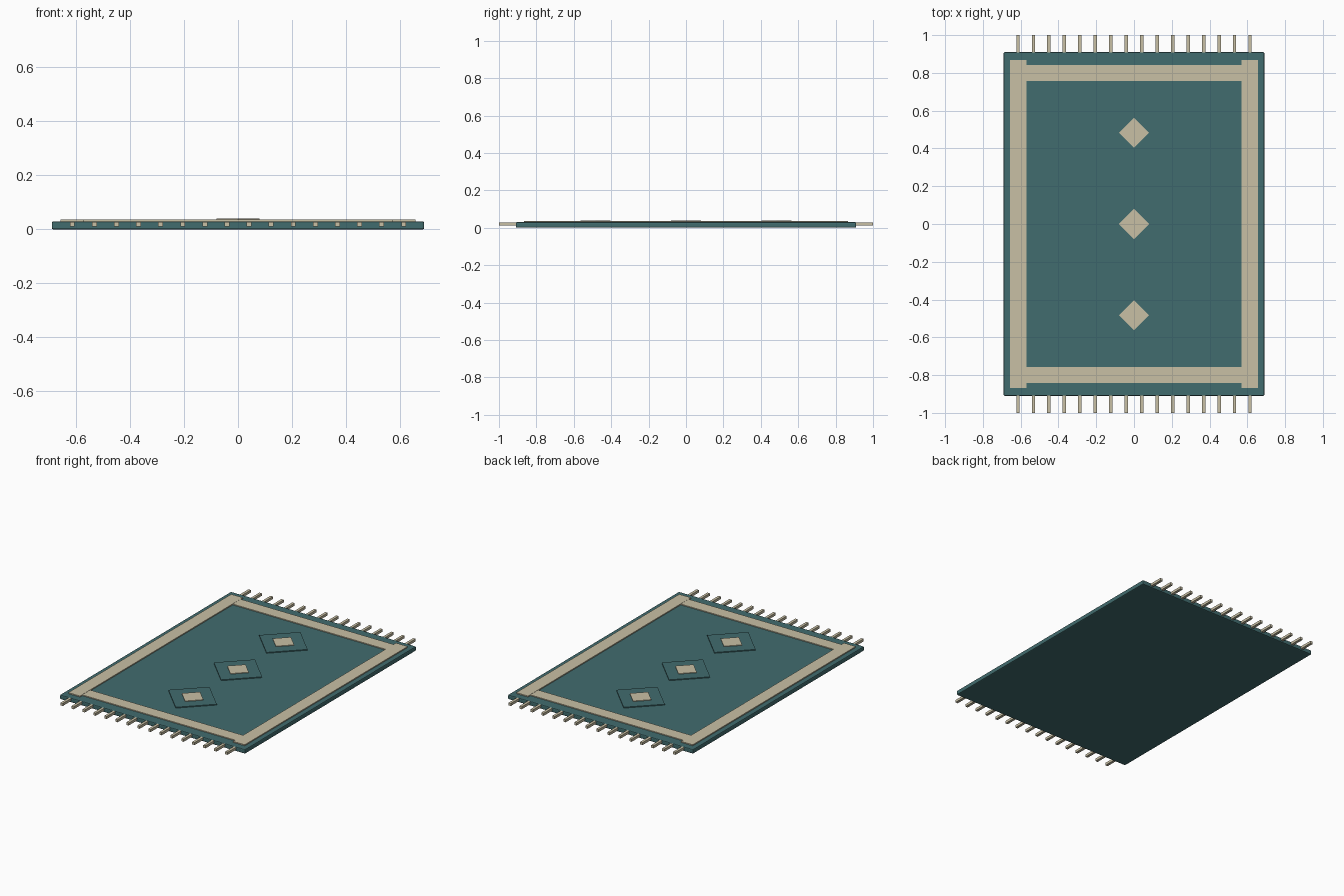
import bpy
import math

if "Cube" in bpy.data.objects:
    bpy.data.objects.remove(bpy.data.objects["Cube"])


def material(name, rgb):
    m = bpy.data.materials.new(name)
    m.diffuse_color = (*rgb, 1)
    m.use_nodes = True
    m.node_tree.nodes["Principled BSDF"].inputs["Base Color"].default_value = m.diffuse_color
    return m


TEAL = material("teal wool", (0.053, 0.150, 0.156))
CREAM = material("cream wool", (0.584, 0.527, 0.376))


def box(name, x, y, z, mat, bevel=0):
    """Box spanning the given (min, max) ranges."""
    bpy.ops.mesh.primitive_cube_add(size=1, location=[sum(r) / 2 for r in (x, y, z)])
    ob = bpy.context.object
    ob.name = name
    ob.scale = [r[1] - r[0] for r in (x, y, z)]
    bpy.ops.object.transform_apply(location=False, rotation=False, scale=True)
    ob.data.materials.append(mat)
    if bevel:
        mod = ob.modifiers.new("soft edge", "BEVEL")
        mod.width = bevel
        mod.segments = 2
    return ob


def diamond(name, y, rx, ry, z, mat):
    """Thin four-sided plate with its corners on the x and y axes."""
    bpy.ops.mesh.primitive_cylinder_add(vertices=4, radius=1, depth=z[1] - z[0],
                                        location=(0, y, sum(z) / 2))
    ob = bpy.context.object
    ob.name = name
    ob.scale = (rx, ry, 1)
    bpy.ops.object.transform_apply(location=False, rotation=False, scale=True)
    ob.data.materials.append(mat)


# Rug body
box("rug_body", (-0.69, 0.69), (-0.91, 0.91), (0, 0.03), TEAL, 0.006)

# Border stripes
for s, side, end in ((-1, "left", "front"), (1, "right", "back")):
    box(f"{side}_border", sorted((s * 0.57, s * 0.657)), (-0.867, 0.867), (0.029, 0.037), CREAM)
    box(f"{end}_border", (-0.57, 0.57), sorted((s * 0.758, s * 0.843)), (0.029, 0.036), CREAM)

# Diamond medallions, a cream one on a larger raised teal one
for i, y in enumerate((-0.483, 0, 0.483)):
    diamond(f"outer_diamond_{i}", y, 0.18, 0.18, (0.029, 0.036), TEAL)
    diamond(f"inner_diamond_{i}", y, 0.08, 0.08, (0.035, 0.040), CREAM)

# Fringe tassels along both ends
for s, end in ((-1, "front"), (1, "back")):
    for i in range(16):
        x = -0.614 + i * 1.228 / 15
        box(f"{end}_tassel_{i}", (x - 0.009, x + 0.009), sorted((s * 0.90, s * 1.0)),
            (0.011, 0.028), CREAM)
